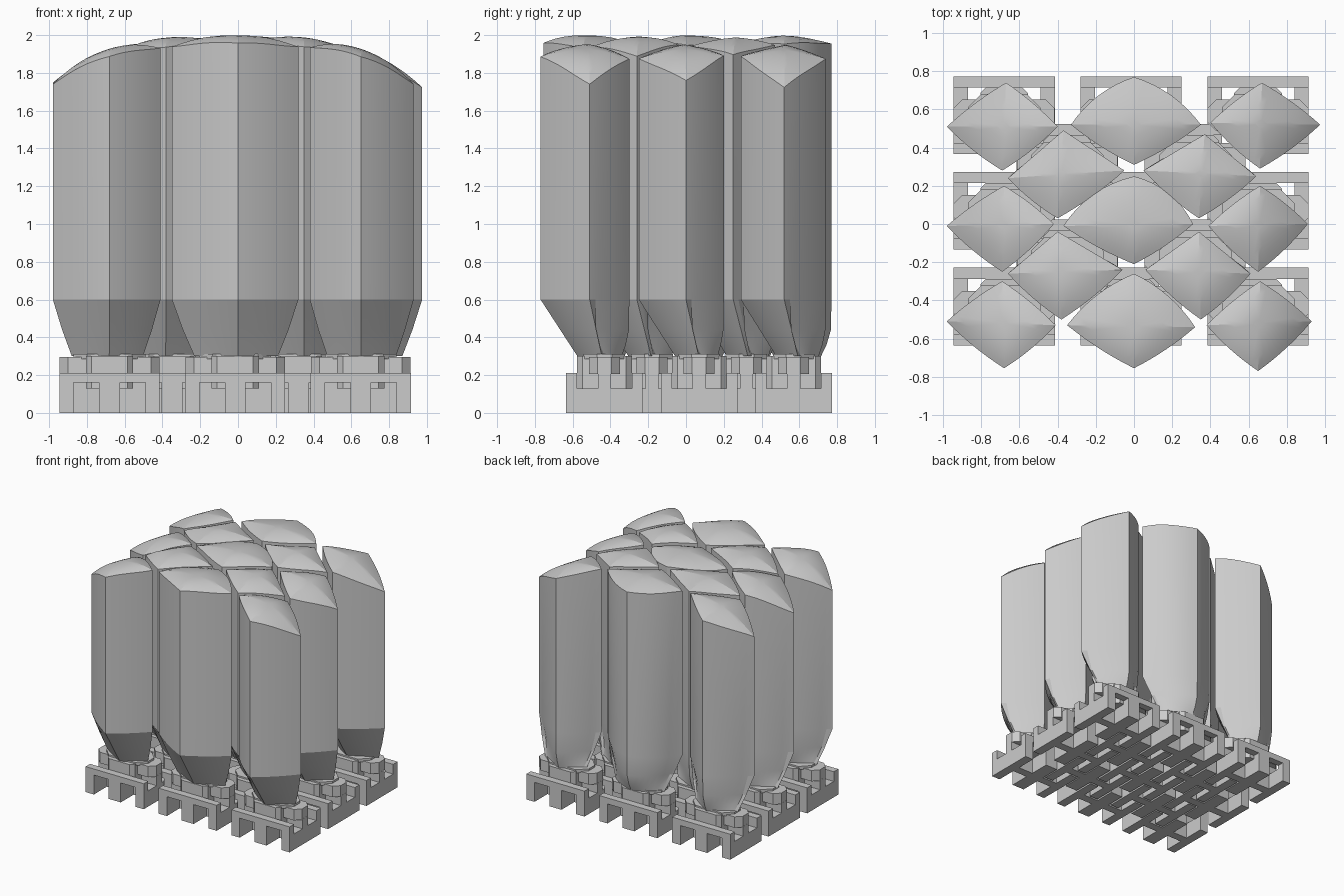
import bpy, bmesh, math
from mathutils import Vector

if "Cube" in bpy.data.objects:
    bpy.data.objects.remove(bpy.data.objects["Cube"])

grey = bpy.data.materials.new("light_grey")
grey.diffuse_color = (0.6, 0.6, 0.6, 1)
grey.use_nodes = True
grey.node_tree.nodes["Principled BSDF"].inputs["Base Color"].default_value = grey.diffuse_color


def finish(bm, name, smooth=None):
    bmesh.ops.recalc_face_normals(bm, faces=bm.faces)
    me = bpy.data.meshes.new(name)
    bm.to_mesh(me)
    bm.free()
    me.materials.append(grey)
    ob = bpy.data.objects.new(name, me)
    bpy.context.collection.objects.link(ob)
    if smooth:
        bpy.ops.object.select_all(action='DESELECT')
        ob.select_set(True)
        bpy.context.view_layer.objects.active = ob
        bpy.ops.object.shade_smooth_by_angle(angle=math.radians(smooth))
    return ob


def box(bm, x0, x1, y0, y1, z0, z1):
    r = bmesh.ops.create_cube(bm, size=1)
    for v in r["verts"]:
        v.co = ((x0 + x1) / 2 + v.co.x * (x1 - x0),
                (y0 + y1) / 2 + v.co.y * (y1 - y0),
                (z0 + z1) / 2 + v.co.z * (z1 - z0))


def chamfered_block(bm, cx, cy, w, d, ch, z0, z1):
    """Eight-sided block, half width w and half depth d."""
    pts = [(-w + ch, -d), (w - ch, -d), (w, -d + ch), (w, d - ch),
           (w - ch, d), (-w + ch, d), (-w, d - ch), (-w, -d + ch)]
    lo = [bm.verts.new((cx + x, cy + y, z0)) for x, y in pts]
    hi = [bm.verts.new((cx + x, cy + y, z1)) for x, y in pts]
    bm.faces.new(lo)
    bm.faces.new(hi)
    for i in range(8):
        j = (i + 1) % 8
        bm.faces.new((lo[i], lo[j], hi[j], hi[i]))


SIDE = 8


def outline(left, back, right, front, bulge):
    """Four-cornered plan; the bulge bows the two rear sides outward."""
    pts = []
    corners = [front, right, back, left]
    bows = [0.012, bulge, bulge, 0.012]
    for k in range(4):
        a, b = Vector(corners[k]), Vector(corners[(k + 1) % 4])
        d = b - a
        n = Vector((d.y, -d.x)).normalized()
        for i in range(SIDE):
            t = i / SIDE
            pts.append(a + d * t + n * bows[k] * 4 * t * (1 - t))
    return pts


def top_height(x, y, r):
    """Overall crown falling to the sides, with a pillow per column."""
    c = 0.26 if x > 0 else 0.225
    z = 1.956 - c * abs(x) ** 3 + 0.042 * (1 - r * r)
    z += 0.010 * math.sin(9 * x + 2) * math.sin(8 * y) * r
    return min(z, 2.0)


def column(name, plan, centre):
    bm = bmesh.new()
    c = Vector(centre)
    # tapered foot, straight shaft, pillow top
    rings = []
    for z in (0.30, 0.36, 0.44, 0.60):
        t = (z - 0.30) / 0.30
        ring = []
        for p in plan:
            q = p - c
            narrow = Vector((q.x * 0.66, q.y * 0.5 + 0.07))
            k = t if q.y < 0.02 else min(1, t * 2) ** 0.7
            w = narrow.lerp(q, k)
            w.x = narrow.x + (q.x - narrow.x) * min(1, t * 1.1)
            ring.append(bm.verts.new((c.x + w.x, c.y + w.y, z)))
        rings.append(ring)
    for r in (1, 0.88, 0.7, 0.5, 0.3, 0.12):
        ring = []
        for p in plan:
            q = c + (p - c) * r
            ring.append(bm.verts.new((q.x, q.y, top_height(q.x, q.y, r))))
        rings.append(ring)
    n = len(plan)
    for a, b in zip(rings, rings[1:]):
        for i in range(n):
            j = (i + 1) % n
            bm.faces.new((a[i], a[j], b[j], b[i]))
    bm.faces.new(rings[0])
    bm.faces.new(rings[-1])
    finish(bm, name, 16)


def base(name, cx, cy):
    """Grid with outer beams notched below, outer rails notched above,
    and a solid bar each way through the middle."""
    bm = bmesh.new()
    xs = [(-0.265, -0.19), (-0.055, 0.055), (0.19, 0.265)]
    ys = [(-0.203, -0.145), (-0.035, 0.035), (0.145, 0.203)]
    for y0, y1 in ys:
        box(bm, cx - 0.265, cx + 0.265, cy + y0, cy + y1, 0.16, 0.21)
        for x0, x1 in xs:
            box(bm, cx + x0, cx + x1, cy + y0, cy + y1, 0, 0.16)
    for x0, x1 in xs:
        top = 0.21 if x0 == -0.055 else 0.13
        for y0, y1 in ((-0.145, -0.035), (0.035, 0.145)):
            box(bm, cx + x0, cx + x1, cy + y0, cy + y1, 0, top)
    for x0, x1 in ((-0.19, -0.055), (0.055, 0.19)):
        box(bm, cx + x0, cx + x1, cy - 0.035, cy + 0.035, 0, 0.16)
    finish(bm, name)
    # cross-shaped support: long chamfered block and a deeper short one
    bm = bmesh.new()
    chamfered_block(bm, cx, cy, 0.264, 0.082, 0.045, 0.205, 0.295)
    chamfered_block(bm, cx, cy, 0.125, 0.145, 0.03, 0.13, 0.30)
    chamfered_block(bm, cx, cy, 0.19, 0.11, 0.07, 0.285, 0.312)
    finish(bm, name.replace("base", "support"))


# name, left, back, right, front corners, rear bow
COLUMNS = [
    ("back_left", (-.98, .51), (-.67, .74), (-.40, .51), (-.69, .28), .01),
    ("back_middle", (-.33, .52), (0, .77), (.35, .52), (0, .31), .035),
    ("back_right", (.40, .53), (.67, .74), (.975, .52), (.66, .29), .01),
    ("centre_left", (-.98, -.01), (-.68, .20), (-.42, 0), (-.69, -.25), .01),
    ("centre_middle", (-.37, -.01), (0, .25), (.31, 0), (0, -.21), .045),
    ("centre_right", (.39, -.01), (.66, .20), (.91, 0), (.65, -.25), .01),
    ("front_left", (-.98, -.51), (-.69, -.30), (-.41, -.53), (-.68, -.755), .01),
    ("front_middle", (-.35, -.53), (0, -.26), (.32, -.54), (0, -.755), .03),
    ("front_right", (.38, -.53), (.66, -.30), (.93, -.51), (.65, -.77), .01),
    ("inner_back_left", (-.66, .24), (-.37, .49), (-.05, .28), (-.40, .03), 0),
    ("inner_back_right", (.05, .28), (.37, .47), (.64, .25), (.34, .03), 0),
    ("inner_front_left", (-.66, -.26), (-.40, -.04), (-.06, -.24), (-.38, -.50), 0),
    ("inner_front_right", (.06, -.24), (.34, -.04), (.61, -.26), (.35, -.50), 0),
]
for name, l, b, r, f, bow in COLUMNS:
    column(name + "_column", outline(l, b, r, f, bow),
           ((b[0] + f[0]) / 2, (l[1] + r[1]) / 2))

# grid of bases, plus the four between them
for row, cy in (("back", 0.57), ("centre", 0.07), ("front", -0.432)):
    for col, cx in (("left", -0.68), ("middle", -0.015), ("right", 0.65)):
        base(f"{row}_{col}_base", cx, cy)
for row, cy in (("back", 0.32), ("front", -0.18)):
    for col, cx in (("left", -0.35), ("right", 0.32)):
        base(f"inner_{row}_{col}_base", cx, cy)
